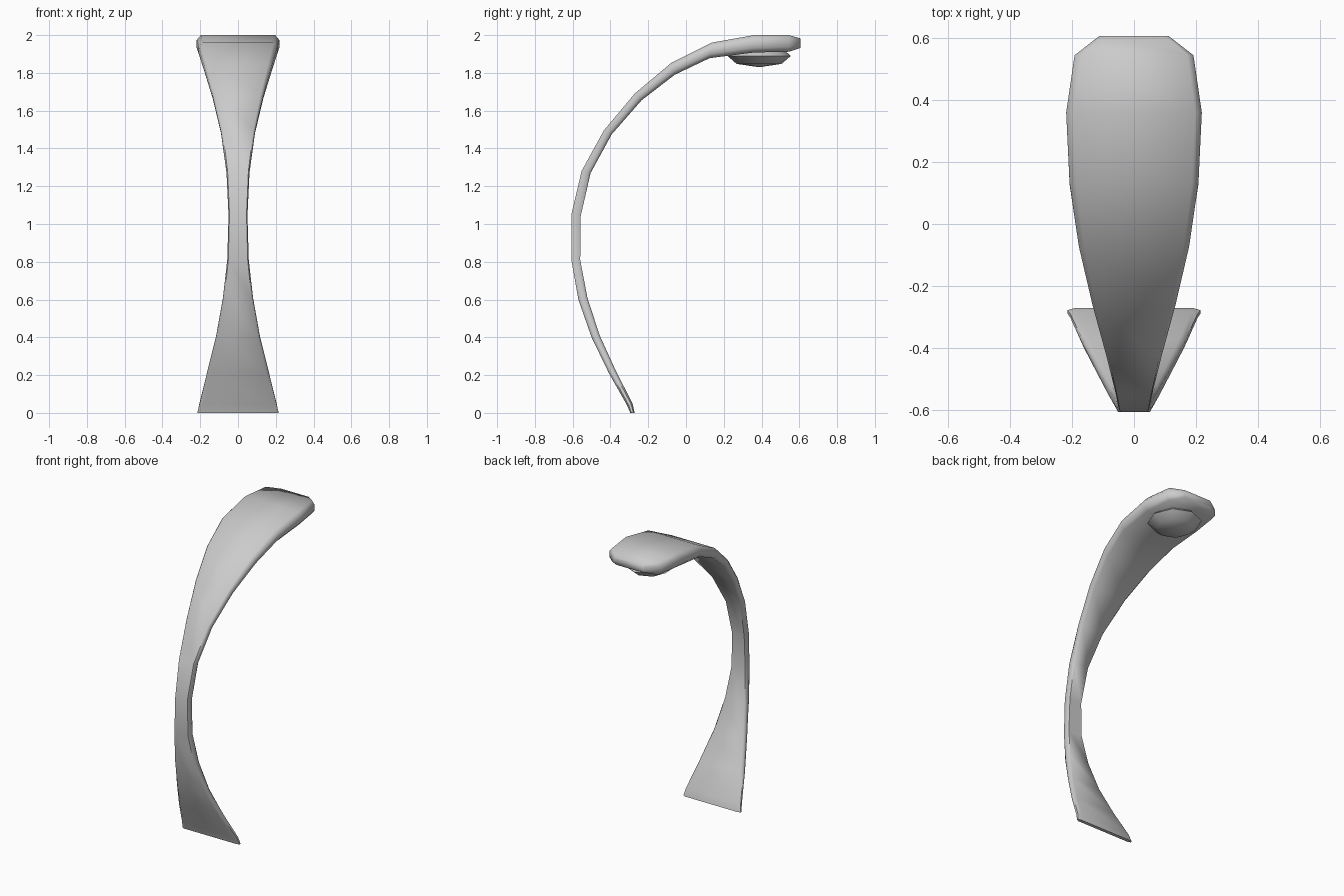
import bpy, bmesh, math

if "Cube" in bpy.data.objects:
    bpy.data.objects.remove(bpy.data.objects["Cube"])

# Stations up the curved neck: outer y, outer z, inner y, inner z, half width
STATIONS = [
    (-0.295, 0.00, -0.272, 0.00, 0.215),
    (-0.312, 0.04, -0.283, 0.05, 0.205),
    (-0.408, 0.21, -0.370, 0.22, 0.163),
    (-0.500, 0.40, -0.457, 0.41, 0.116),
    (-0.570, 0.60, -0.522, 0.61, 0.080),
    (-0.607, 0.81, -0.560, 0.81, 0.057),
    (-0.607, 1.05, -0.558, 1.04, 0.050),
    (-0.553, 1.28, -0.505, 1.27, 0.061),
    (-0.435, 1.495, -0.393, 1.475, 0.090),
    (-0.272, 1.69, -0.235, 1.655, 0.134),
    (-0.078, 1.853, -0.060, 1.79, 0.178),
    (0.135, 1.96, 0.125, 1.878, 0.208),
    (0.360, 2.00, 0.360, 1.908, 0.219),
    (0.545, 2.00, 0.545, 1.912, 0.192),
    (0.607, 1.982, 0.607, 1.932, 0.112),
]
# Rounded section: across the width, across the thickness (0 inner, 1 outer)
SECTION = [(-0.9, 0), (0.9, 0), (1, 0.28), (1, 0.72),
           (0.9, 1), (-0.9, 1), (-1, 0.72), (-1, 0.28)]


def finish(bm, name, angle):
    bmesh.ops.recalc_face_normals(bm, faces=bm.faces)
    mesh = bpy.data.meshes.new(name)
    bm.to_mesh(mesh)
    bm.free()
    obj = bpy.data.objects.new(name, mesh)
    bpy.context.collection.objects.link(obj)
    bpy.ops.object.select_all(action='DESELECT')
    obj.select_set(True)
    bpy.context.view_layer.objects.active = obj
    bpy.ops.object.shade_smooth_by_angle(angle=math.radians(angle))
    return obj


# Lamp body: flared foot, slim neck and flat head in one sweep
bm = bmesh.new()
rings = []
for oy, oz, iy, iz, w in STATIONS:
    rings.append([bm.verts.new((w * u, iy + (oy - iy) * t, iz + (oz - iz) * t))
                  for u, t in SECTION])
n = len(SECTION)
for a, b in zip(rings, rings[1:]):
    for i in range(n):
        j = (i + 1) % n
        bm.faces.new((a[i], a[j], b[j], b[i]))
bm.faces.new(rings[0])
bm.faces.new(rings[-1])
finish(bm, "lamp_body", 60)

# Light lens: low-sided flattened dome under the head
bm = bmesh.new()
bmesh.ops.create_uvsphere(bm, u_segments=8, v_segments=4, radius=1)
bmesh.ops.scale(bm, vec=(0.165, 0.168, 0.06), verts=bm.verts)
bmesh.ops.translate(bm, vec=(0, 0.387, 1.89), verts=bm.verts)
finish(bm, "light_lens", 60)
